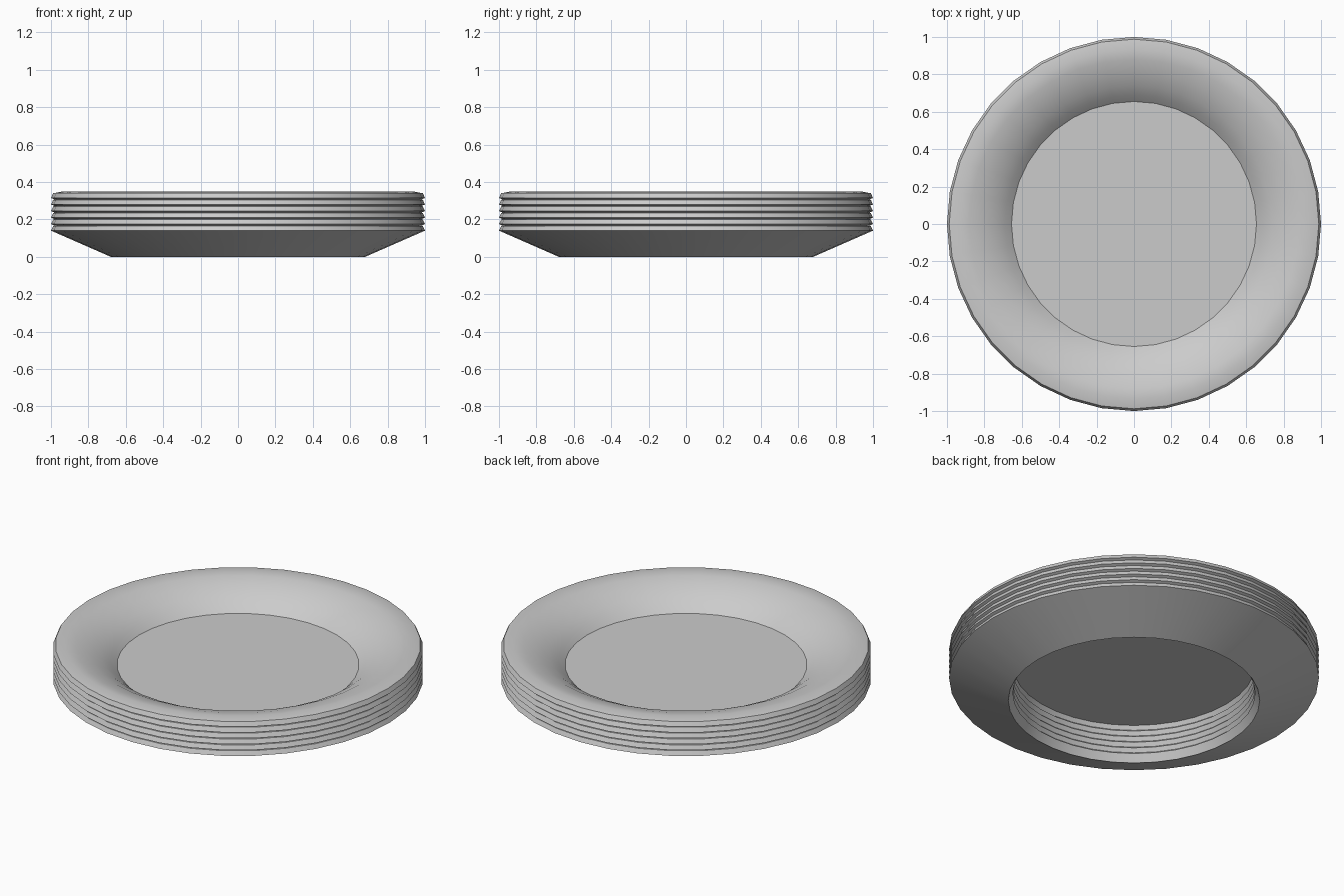
import bpy
import bmesh
import math

if "Cube" in bpy.data.objects:
    bpy.data.objects.remove(bpy.data.objects["Cube"])

SIDES = 36
COUNT = 6
STEP = 0.035

# Plate section (radius, height): foot wall, outer cone, rounded lip, curved well
SECTION = [(0.655, 0.045), (0.68, 0.0), (1.0, 0.14), (0.988, 0.165),
           (0.935, 0.175), (0.88, 0.167), (0.81, 0.146), (0.74, 0.112),
           (0.69, 0.077), (0.655, 0.045)]

ceramic = bpy.data.materials.new("light grey ceramic")
ceramic.diffuse_color = (0.6, 0.6, 0.6, 1.0)
ceramic.use_nodes = True
ceramic.node_tree.nodes["Principled BSDF"].inputs["Base Color"].default_value = ceramic.diffuse_color


def make_plate(name, base, with_floor):
    bm = bmesh.new()
    rings = []
    for r, z in SECTION[:-1]:
        rings.append([bm.verts.new((r * math.cos(2 * math.pi * i / SIDES),
                                    r * math.sin(2 * math.pi * i / SIDES),
                                    base + z)) for i in range(SIDES)])
    rings.append(rings[0])
    for a, b in zip(rings, rings[1:]):
        for i in range(SIDES):
            j = (i + 1) % SIDES
            bm.faces.new((a[i], a[j], b[j], b[i]))
    bmesh.ops.recalc_face_normals(bm, faces=bm.faces)
    # Flat centre of the well
    if with_floor:
        bm.faces.new(rings[0])
    # Smooth well, with creases at the lip, the foot and the floor
    for f in bm.faces:
        f.smooth = True
    for ring in (rings[0], rings[1], rings[2], rings[3]):
        for i in range(SIDES):
            edge = bm.edges.get((ring[i], ring[(i + 1) % SIDES]))
            edge.smooth = False
    mesh = bpy.data.meshes.new(name)
    bm.to_mesh(mesh)
    bm.free()
    mesh.materials.append(ceramic)
    obj = bpy.data.objects.new(name, mesh)
    bpy.context.collection.objects.link(obj)
    return obj


# Stack of nested plates; only the top one has a closed centre
for k in range(COUNT):
    make_plate(f"plate_{k + 1}", k * STEP, k == COUNT - 1)
